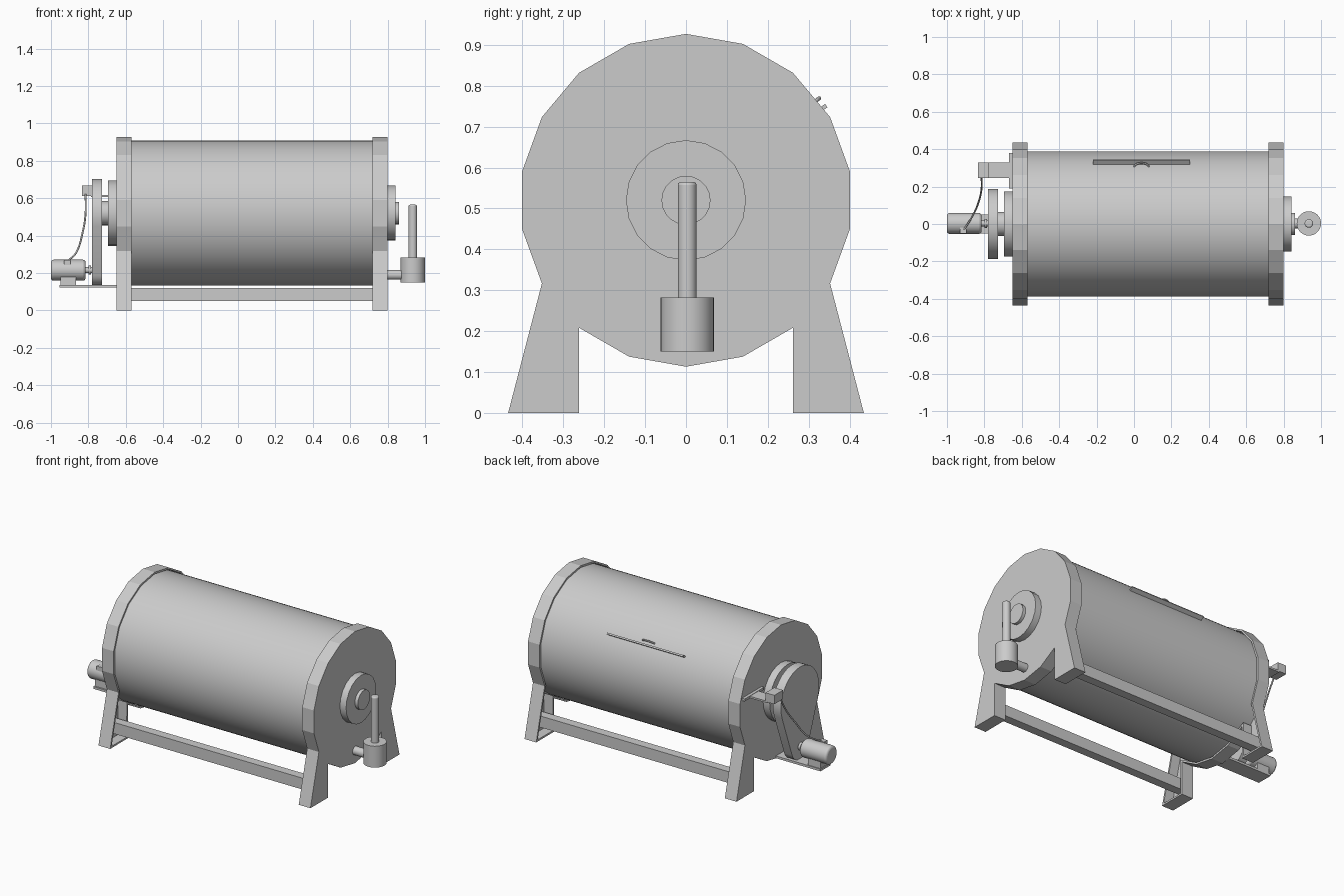
import bpy, bmesh, math
from mathutils import Vector, Matrix

cube = bpy.data.objects.get("Cube")
if cube:
    bpy.data.objects.remove(cube, do_unlink=True)

grey = bpy.data.materials.new("painted_steel_grey")
grey.use_nodes = True
tone = (0.6, 0.6, 0.6, 1)
grey.diffuse_color = tone
grey.node_tree.nodes["Principled BSDF"].inputs["Base Color"].default_value = tone

AXLE = 0.52   # height of the drum axis
LOW = 0.215   # height of the motor axis


def finish(bm, name, smooth=True, bevel=0):
    bmesh.ops.recalc_face_normals(bm, faces=bm.faces[:])
    mesh = bpy.data.meshes.new(name)
    bm.to_mesh(mesh)
    bm.free()
    mesh.materials.append(grey)
    ob = bpy.data.objects.new(name, mesh)
    bpy.context.collection.objects.link(ob)
    if smooth:
        bpy.ops.object.select_all(action='DESELECT')
        ob.select_set(True)
        bpy.context.view_layer.objects.active = ob
        bpy.ops.object.shade_smooth_by_angle(angle=math.radians(30))
    if bevel:
        mod = ob.modifiers.new("rounded_edge", 'BEVEL')
        mod.width = bevel
        mod.segments = 3
        mod.limit_method = 'ANGLE'
        mod.angle_limit = math.radians(40)
    return ob


def rod(name, start, end, radius, sides=32, bevel=0):
    a, b = Vector(start), Vector(end)
    turn = (b - a).to_track_quat('Z', 'Y').to_matrix().to_4x4()
    bm = bmesh.new()
    bmesh.ops.create_cone(bm, cap_ends=True, segments=sides, radius1=radius, radius2=radius,
                          depth=(b - a).length, matrix=Matrix.Translation((a + b) / 2) @ turn)
    return finish(bm, name, True, bevel)


def box(name, low, high, tilt=0):
    a, b = Vector(low), Vector(high)
    bm = bmesh.new()
    bmesh.ops.create_cube(bm, matrix=Matrix.Translation((a + b) / 2) @ Matrix.Rotation(tilt, 4, 'X')
                          @ Matrix.Diagonal((*(b - a), 1)))
    return finish(bm, name, False)


def slab(name, outline, x0, x1, smooth=False, rim=0, depth=0):
    """Extrude a (y, z) outline from x0 to x1, with an optional recess on the x1 side."""
    bm = bmesh.new()
    face = bm.faces.new([bm.verts.new((x0, y, z)) for y, z in outline])
    out = bmesh.ops.extrude_face_region(bm, geom=[face], use_keep_orig=True)
    verts = [g for g in out["geom"] if isinstance(g, bmesh.types.BMVert)]
    inner = [g for g in out["geom"] if isinstance(g, bmesh.types.BMFace)][0]
    bmesh.ops.translate(bm, verts=verts, vec=(x1 - x0, 0, 0))
    bmesh.ops.recalc_face_normals(bm, faces=bm.faces[:])
    if rim:
        bmesh.ops.inset_region(bm, faces=[inner], thickness=rim, use_even_offset=True)
        inward = math.copysign(depth, x0 - x1)
        rim_out = bmesh.ops.extrude_face_region(bm, geom=[inner])
        moved = [g for g in rim_out["geom"] if isinstance(g, bmesh.types.BMVert)]
        bmesh.ops.translate(bm, verts=moved, vec=(inward, 0, 0))
        if inner.is_valid:
            bmesh.ops.delete(bm, geom=[inner], context='FACES_ONLY')
    return finish(bm, name, smooth)


def cable(name, points, radius):
    curve = bpy.data.curves.new(name, 'CURVE')
    curve.dimensions = '3D'
    curve.bevel_depth = radius
    curve.bevel_resolution = 2
    curve.use_fill_caps = True
    spline = curve.splines.new('BEZIER')
    spline.bezier_points.add(len(points) - 1)
    for p, co in zip(spline.bezier_points, points):
        p.co = co
        p.handle_left_type = p.handle_right_type = 'AUTO'
    curve.materials.append(grey)
    ob = bpy.data.objects.new(name, curve)
    bpy.context.collection.objects.link(ob)
    return ob


# End plates: eighteen-sided discs that flare into two legs
def ring(step):
    a = math.radians(20 * step)
    return (0.407 * math.sin(a), AXLE + 0.407 * math.cos(a))


half = [ring(i) for i in range(1, 7)] + [(0.435, 0), (0.262, 0)] + [ring(7), ring(8)]
outline = [ring(0)] + half + [ring(9)] + [(-y, z) for y, z in reversed(half)]
slab("right_end_plate", outline, -0.65, -0.57, rim=0.011, depth=0.06)
slab("left_end_plate", outline, 0.80, 0.72, rim=0.011, depth=0.06)

# Drum and lower beams
rod("drum", (-0.632, 0, AXLE), (0.782, 0, AXLE), 0.388, 96)
for side, name in ((-1, "front_beam"), (1, "back_beam")):
    y0, y1 = sorted((side * 0.29, side * 0.345))
    box(name, (-0.635, y0, 0.05), (0.785, y1, 0.12))

# Hatch strip and its small handle on the back of the drum
slope = math.radians(34)


def on_drum(x, r, angle):
    return Vector((x, r * math.cos(angle), AXLE + r * math.sin(angle)))


mid = on_drum(0.04, 0.4, slope)
size = Vector((0.26, 0.014, 0.005))
box("hatch_strip", mid - size, mid + size, slope)
up = slope + 0.06
cable("hatch_handle", [on_drum(0.0, 0.386, up), on_drum(0.015, 0.404, up),
                       on_drum(0.065, 0.404, up), on_drum(0.08, 0.386, up)], 0.005)

# Bearing and outlet on the left end
rod("left_bearing", (0.79, 0, AXLE), (0.842, 0, AXLE), 0.147, 20)
rod("left_bearing_cap", (0.83, 0, AXLE), (0.862, 0, AXLE), 0.06, 20)
rod("outlet_pipe", (0.79, 0.003, 0.19), (0.89, 0.003, 0.19), 0.026, 20)
rod("outlet_pot", (0.935, 0.003, 0.15), (0.935, 0.003, 0.282), 0.065)
rod("outlet_stem", (0.935, 0.003, 0.27), (0.935, 0.003, 0.565), 0.023, 20, 0.008)

# Bearing and drive guard on the right end
rod("right_bearing", (-0.695, 0, AXLE), (-0.645, 0, AXLE), 0.175, 24)
rod("right_hub", (-0.735, 0, AXLE), (-0.69, 0, AXLE), 0.065, 24)
R, r = 0.187, 0.083
lean = math.asin((R - r) / (AXLE - 0.005 - LOW))
guard = []
for radius, height, first, last in ((R, AXLE - 0.005, -lean, math.pi + lean),
                                    (r, LOW, math.pi + lean, 2 * math.pi - lean)):
    for i in range(21):
        a = first + (last - first) * i / 20
        guard.append((radius * math.cos(a), height + radius * math.sin(a)))
slab("drive_guard", guard, -0.78, -0.726, True)

# Motor on its shelf
rod("motor", (-1.0, 0.003, LOW), (-0.815, 0.003, LOW), 0.056, 32, 0.014)
rod("motor_shaft", (-0.82, 0.003, LOW), (-0.775, 0.003, LOW), 0.016, 16)
rod("motor_collar", (-0.80, 0.003, LOW), (-0.785, 0.003, LOW), 0.024, 16)
box("motor_foot", (-0.95, -0.04, 0.128), (-0.865, 0.045, 0.18))
box("motor_shelf", (-0.955, -0.05, 0.122), (-0.645, 0.05, 0.136))
box("motor_terminal", (-0.93, -0.052, 0.243), (-0.895, -0.02, 0.27))

# Switch box on a thin flared bracket
box("switch_box", (-0.835, 0.245, 0.612), (-0.775, 0.33, 0.667))
box("bracket_arm", (-0.785, 0.245, 0.606), (-0.66, 0.33, 0.617))
box("bracket_flange", (-0.668, 0.19, 0.604), (-0.648, 0.38, 0.619))
cable("motor_cable", [(-0.815, 0.25, 0.625), (-0.815, 0.19, 0.52), (-0.83, 0.12, 0.42),
                      (-0.865, 0.04, 0.31), (-0.912, -0.035, 0.262)], 0.005)
